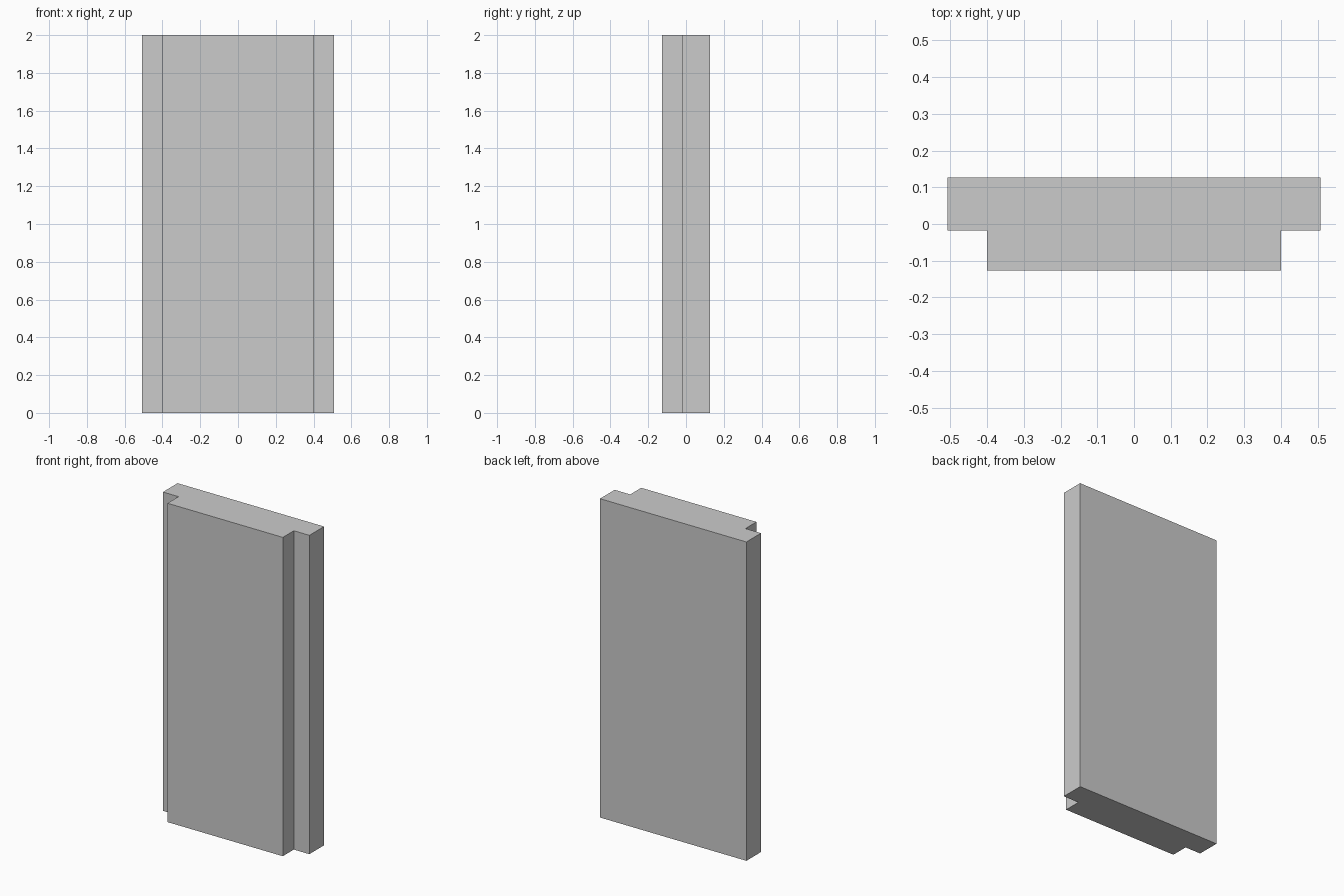
import bpy
import bmesh

if "Cube" in bpy.data.objects:
    bpy.data.objects.remove(bpy.data.objects["Cube"])

HEIGHT = 2.0
# Right half of the plan outline: wide back slab, narrower front face
half = [(0.40, -0.127), (0.40, -0.018), (0.508, -0.018), (0.508, 0.127)]
outline = half + [(-x, y) for x, y in reversed(half)]

# Rebated panel: extrude the plan profile upwards
bm = bmesh.new()
base = bm.faces.new([bm.verts.new((x, y, 0)) for x, y in outline])
result = bmesh.ops.extrude_face_region(bm, geom=[base], use_keep_orig=True)
top_verts = [v for v in result["geom"] if isinstance(v, bmesh.types.BMVert)]
bmesh.ops.translate(bm, verts=top_verts, vec=(0, 0, HEIGHT))
bmesh.ops.recalc_face_normals(bm, faces=bm.faces)

mesh = bpy.data.meshes.new("rebated_panel")
bm.to_mesh(mesh)
bm.free()
panel = bpy.data.objects.new("rebated_panel", mesh)
bpy.context.collection.objects.link(panel)
